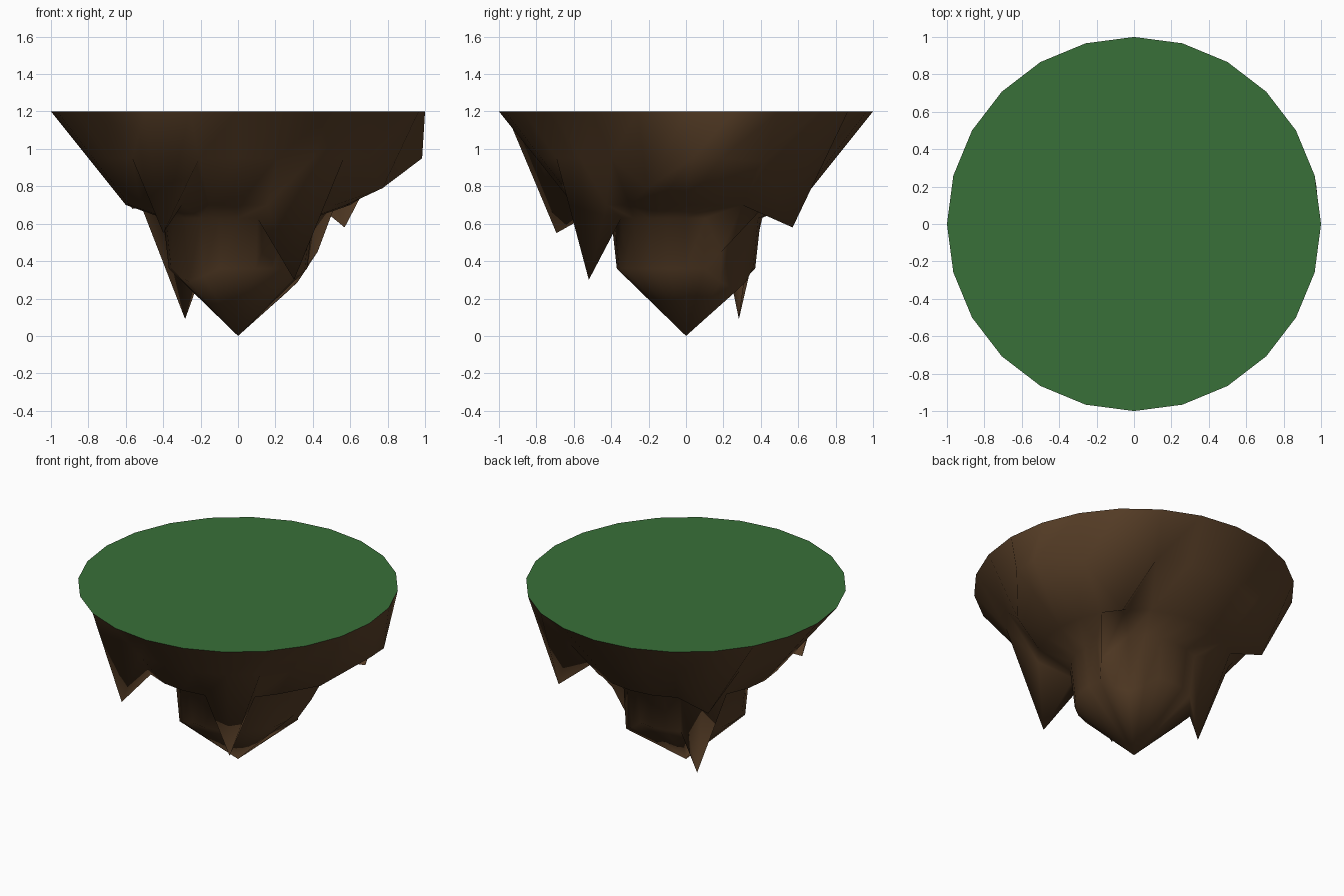
import bpy, bmesh, math

if "Cube" in bpy.data.objects:
    bpy.data.objects.remove(bpy.data.objects["Cube"])

SIDES = 24
STEP = 360 // SIDES


def material(name, rgb):
    m = bpy.data.materials.new(name)
    m.diffuse_color = (*rgb, 1.0)
    m.use_nodes = True
    m.node_tree.nodes["Principled BSDF"].inputs["Base Color"].default_value = m.diffuse_color
    return m


def finish(bm, name, mat):
    mesh = bpy.data.meshes.new(name)
    bm.to_mesh(mesh)
    bm.free()
    mesh.materials.append(mat)
    obj = bpy.data.objects.new(name, mesh)
    bpy.context.collection.objects.link(obj)
    return obj


def polar(r, deg, z):
    a = math.radians(deg)
    return (r * math.cos(a), r * math.sin(a), z)


grass = material("grass green", (0.04, 0.16, 0.04))
earth = material("earth brown", (0.095, 0.048, 0.02))

# Grass top: flat 24-sided disc
bm = bmesh.new()
bm.faces.new([bm.verts.new(polar(1, i * STEP, 1.2)) for i in range(SIDES)])
finish(bm, "grass_top", grass)

# Rock profile from rim to neck (radius, height)
profile = [(1.0, 1.2), (0.8, 0.95), (0.6, 0.7), (0.4, 0.63), (0.37, 0.36)]

# Pulled points: (ring, angle) -> (radius, angle, height)
pulled = {
    (1, 0): (0.985, 2, 0.95),      # side bulge
    (1, 15): (0.995, 11, 0.95),
    (1, 30): (0.86, 29, 0.93),
    (1, 345): (0.8, 345, 0.79),
    (1, 45): (0.806, 45, 0.58),    # hanging spikes
    (1, 135): (0.8, 135, 0.68),
    (1, 240): (0.8, 240, 0.55),
    (2, 300): (0.6, 300, 0.30),
    (3, 135): (0.4, 135, 0.09),
    (3, 30): (0.466, 24, 0.45),
    (4, 30): (0.37, 30, 0.29),     # uneven neck edge
    (4, 45): (0.38, 45, 0.24),
    (4, 60): (0.37, 60, 0.29),
    (4, 135): (0.35, 135, 0.26),
    (4, 210): (0.37, 210, 0.32),
    (4, 225): (0.37, 225, 0.29),
    (4, 240): (0.37, 240, 0.32),
}

# Rock underside: rings joined by triangles, closing at the bottom point
bm = bmesh.new()
rings = []
for k, (r, z) in enumerate(profile):
    rings.append([bm.verts.new(polar(*pulled.get((k, i * STEP), (r, i * STEP, z))))
                  for i in range(SIDES)])
tip = bm.verts.new((0, 0, 0))
for outer, inner in zip(rings, rings[1:]):
    for i in range(SIDES):
        j = (i + 1) % SIDES
        bm.faces.new((outer[i], inner[i], outer[j]))
        bm.faces.new((inner[i], inner[j], outer[j]))
for i in range(SIDES):
    bm.faces.new((rings[-1][i], tip, rings[-1][(i + 1) % SIDES]))
rock = finish(bm, "rock_underside", earth)

for p in rock.data.polygons:
    p.use_smooth = True
